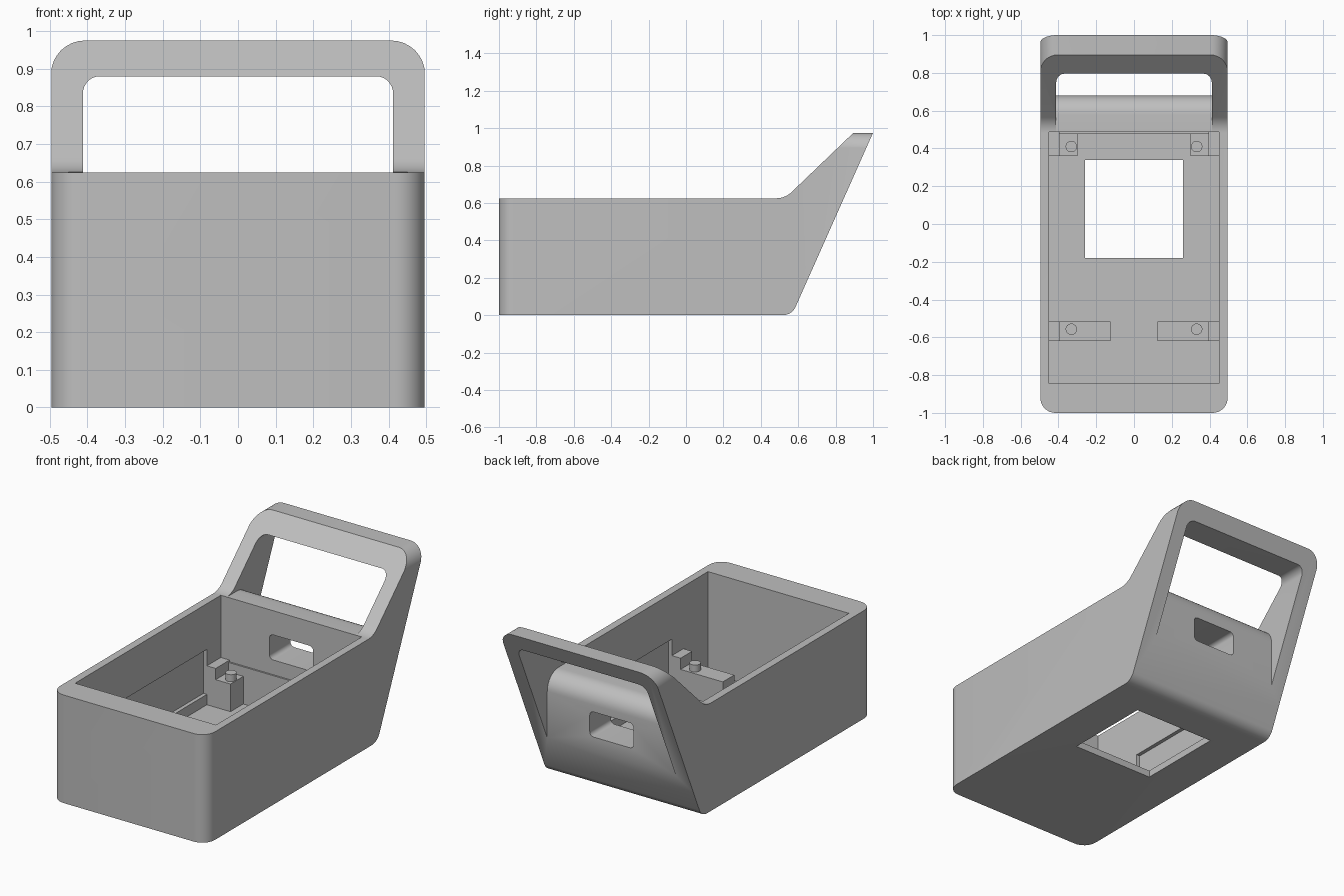
import bpy, bmesh, math
from mathutils import Vector

if "Cube" in bpy.data.objects:
    bpy.data.objects.remove(bpy.data.objects["Cube"])

grey = bpy.data.materials.new("plain grey")
grey.diffuse_color = (0.52, 0.52, 0.52, 1)
grey.use_nodes = True
grey.node_tree.nodes["Principled BSDF"].inputs["Base Color"].default_value = grey.diffuse_color


def rounded(points, steps=8):
    """Polygon corners (a, b, radius) -> outline with arcs at the corners."""
    out = []
    n = len(points)
    for i, (a, b, r) in enumerate(points):
        p = Vector((a, b))
        if r == 0:
            out.append(p)
            continue
        u = (Vector(points[i - 1][:2]) - p).normalized()
        v = (Vector(points[(i + 1) % n][:2]) - p).normalized()
        half = u.angle(v) / 2
        centre = p + (u + v).normalized() * (r / math.sin(half))
        s = p + u * (r / math.tan(half)) - centre
        e = p + v * (r / math.tan(half)) - centre
        sweep = s.angle(e)
        for k in range(steps + 1):
            t = k / steps
            out.append(centre + (s * math.sin((1 - t) * sweep)
                                 + e * math.sin(t * sweep)) / math.sin(sweep))
    return out


def prism(name, points, axis, lo, hi):
    """Extrude a rounded outline along an axis from lo to hi."""
    place = {"x": lambda a, b, c: (c, a, b),
             "y": lambda a, b, c: (a, c, b),
             "z": lambda a, b, c: (a, b, c)}[axis]
    bm = bmesh.new()
    face = bm.faces.new([bm.verts.new(place(p.x, p.y, lo)) for p in rounded(points)])
    ext = bmesh.ops.extrude_face_region(bm, geom=[face])
    verts = [g for g in ext["geom"] if isinstance(g, bmesh.types.BMVert)]
    bmesh.ops.translate(bm, verts=verts, vec=Vector(place(0, 0, hi - lo)))
    bmesh.ops.recalc_face_normals(bm, faces=bm.faces)
    mesh = bpy.data.meshes.new(name)
    bm.to_mesh(mesh)
    bm.free()
    mesh.materials.append(grey)
    ob = bpy.data.objects.new(name, mesh)
    bpy.context.collection.objects.link(ob)
    return ob


def box(name, x, y, z):
    x = sorted(x)
    return prism(name, [(x[0], y[0], 0), (x[1], y[0], 0),
                        (x[1], y[1], 0), (x[0], y[1], 0)], "z", *z)


def activate(ob):
    bpy.ops.object.select_all(action="DESELECT")
    ob.select_set(True)
    bpy.context.view_layer.objects.active = ob


def combine(ob, tool, operation="DIFFERENCE"):
    mod = ob.modifiers.new("cut", "BOOLEAN")
    mod.operation = operation
    mod.solver = "EXACT"
    mod.object = tool
    activate(ob)
    bpy.ops.object.modifier_apply(modifier=mod.name)
    bpy.data.objects.remove(tool)


W, TOP, HEIGHT = 0.496, 0.625, 0.975
INX, BACK = 0.451, 0.487

# Shell: side profile, trimmed by the plan outline and the front outline
shell = prism("case_shell", [(-1, 0, 0), (0.566, 0, 0.075), (1, HEIGHT, 0),
                             (0.895, HEIGHT, 0), (0.53, TOP, 0.12), (-1, TOP, 0)],
              "x", -W, W)
combine(shell, prism("plan", [(-W, -1, 0.08), (W, -1, 0.08), (W, 1.2, 0), (-W, 1.2, 0)],
                     "z", -0.2, 1.2), "INTERSECT")
combine(shell, prism("arch", [(-W - 0.001, -0.2, 0), (W + 0.001, -0.2, 0),
                              (W + 0.001, HEIGHT, 0.09), (-W - 0.001, HEIGHT, 0.09)],
                     "y", -1.3, 1.3), "INTERSECT")

# Open compartment
combine(shell, box("cavity", (-INX, INX), (-0.845, BACK), (0.04, 0.8)))

# Handle opening
G = 0.412
combine(shell, prism("handle_opening", [(-G, TOP, 0), (G, TOP, 0),
                                        (G, 0.88, 0.045), (-G, 0.88, 0.045)],
                     "y", 0.4, 1.2))

# Finger recess behind the back wall, with a rolled top edge
arc = [(0.58 + 0.1 * math.sin(t), 0.525 + 0.1 * math.cos(t), 0)
       for t in [i * math.pi / 20 for i in range(11)]]
combine(shell, prism("finger_recess", arc + [(0.68, 0.1, 0), (1.2, 0.1, 0),
                                             (1.2, 0.7, 0), (0.58, 0.7, 0)],
                     "x", -G, G))

# Cable port in the back wall
combine(shell, prism("cable_port", [(-0.14, 0.34, 0.025), (0.14, 0.34, 0.025),
                                    (0.14, 0.485, 0.025), (-0.14, 0.485, 0.025)],
                     "y", 0.4, 0.9))

# Square window in the floor
combine(shell, box("floor_window", (-0.26, 0.26), (-0.18, 0.34), (-0.1, 0.1)))

# Shallow pockets in the side walls
for s in (-1, 1):
    combine(shell, box("wall_pocket", (s * 0.4, s * 0.473), (-0.515, 0.36), (0.1, 0.36)))

parts = [shell]
# Board supports: a post with a raised side stop and a locating peg
for s, side in ((-1, "left"), (1, "right")):
    for end, inner, y0, y1, py in (("back", 0.30, 0.36, BACK + 0.005, 0.41),
                                   ("front", 0.125, -0.62, -0.515, -0.557)):
        parts.append(box(f"{end}_{side}_support", (s * inner, s * 0.395),
                         (y0, y1), (0.03, 0.2)))
        parts.append(box(f"{end}_{side}_stop", (s * 0.395, s * (INX + 0.005)),
                         (y0, y1), (0.03, 0.265)))
        peg = [(s * 0.332 + 0.03 * math.cos(k * math.pi / 12),
                py + 0.03 * math.sin(k * math.pi / 12), 0) for k in range(24)]
        parts.append(prism(f"{end}_{side}_peg", peg, "z", 0.19, 0.24))

# Thin lip along the back wall
parts.append(box("back_lip", (-0.395, 0.395), (0.477, BACK + 0.005), (0.03, 0.255)))

for ob in parts:
    activate(ob)
    bpy.ops.object.shade_smooth_by_angle(angle=math.radians(30))
